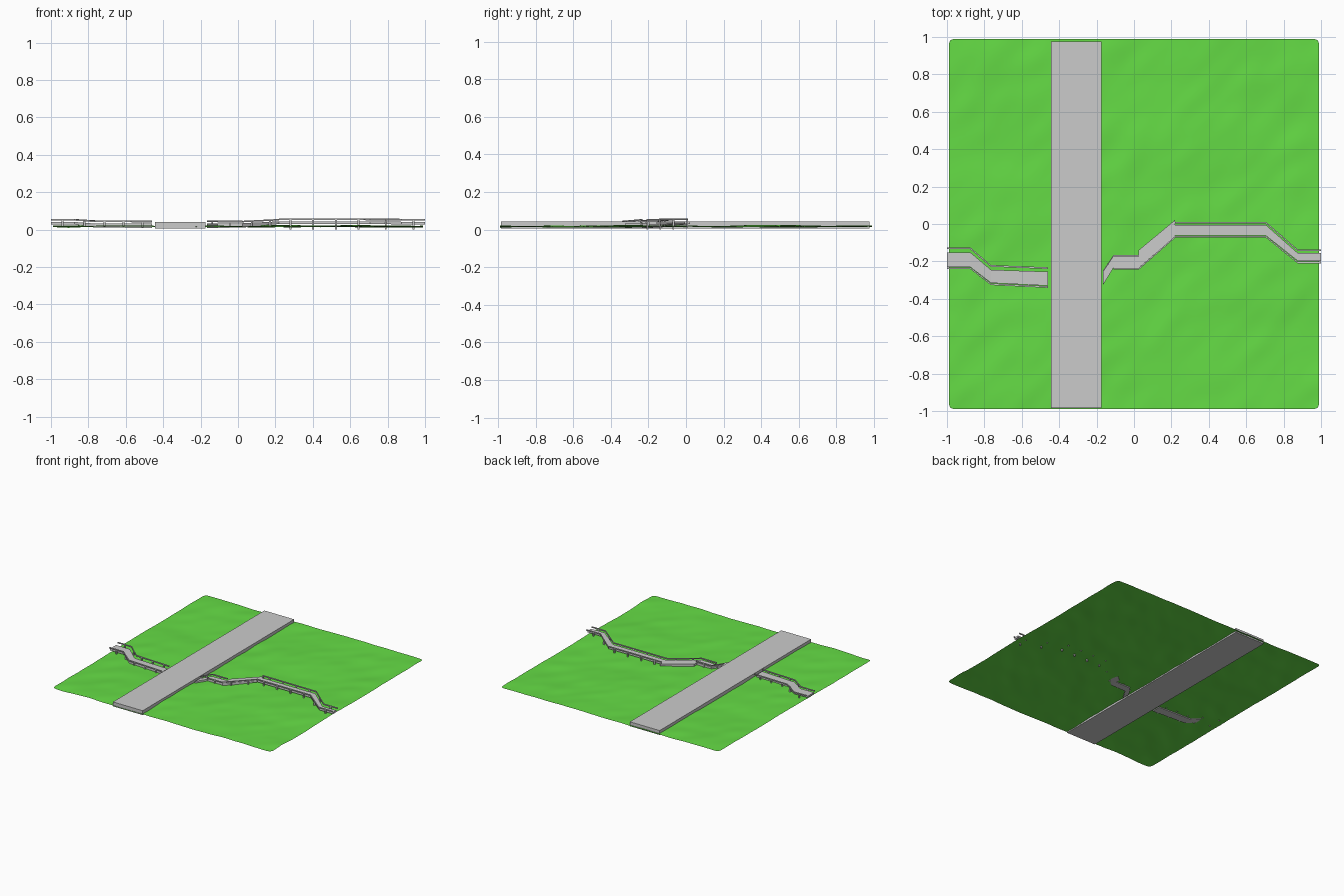
import bpy, bmesh
from mathutils import noise, Vector

if "Cube" in bpy.data.objects:
    bpy.data.objects.remove(bpy.data.objects["Cube"])


def finish(bm, name, mat=None, smooth=False):
    me = bpy.data.meshes.new(name)
    bm.to_mesh(me)
    bm.free()
    ob = bpy.data.objects.new(name, me)
    bpy.context.collection.objects.link(ob)
    if mat:
        me.materials.append(mat)
    for p in me.polygons:
        p.use_smooth = smooth
    return ob


def add_box(bm, lo, hi):
    vs = bmesh.ops.create_cube(bm, size=1)["verts"]
    for v in vs:
        v.co = Vector([(l + h) / 2 + c * (h - l) for l, h, c in zip(lo, hi, v.co)])


def add_ribbon(bm, stations):
    """Closed solid swept along x; stations are (x, y_low, y_high, z_low, z_high)."""
    rings = [[bm.verts.new((x, y, z)) for y, z in ((a, c), (b, c), (b, d), (a, d))]
             for x, a, b, c, d in stations]
    for r, s in zip(rings, rings[1:]):
        for i in range(4):
            j = (i + 1) % 4
            bm.faces.new((r[i], r[j], s[j], s[i]))
    bm.faces.new(rings[0][::-1])
    bm.faces.new(rings[-1])
    bmesh.ops.recalc_face_normals(bm, faces=bm.faces[:])


def ground_z(x, y):
    # broad swells plus smaller diagonal ripples
    a = noise.noise(Vector((x * 2.3 + 4, y * 2.3 + 1, 0.3)))
    b = noise.noise(Vector(((x + y) * 3.2, (y - x) * 6.5, 2.7)))
    return max(0.006, min(0.029, 0.0175 + 0.008 * a + 0.006 * b))


# Grass sheet with slightly rounded corners
green = bpy.data.materials.new("grass_green")
green.diffuse_color = (0.13, 0.72, 0.06, 1)
green.use_nodes = True
green.node_tree.nodes["Principled BSDF"].inputs["Base Color"].default_value = green.diffuse_color
bm = bmesh.new()
bmesh.ops.create_grid(bm, x_segments=72, y_segments=72, size=0.99)
for v in bm.verts:
    if abs(v.co.x) > 0.985 and abs(v.co.y) > 0.985:
        v.co *= 0.992
    v.co.z = ground_z(v.co.x, v.co.y)
finish(bm, "grass_ground", green, True)

# Wide straight road slab
bm = bmesh.new()
add_box(bm, (-0.445, -0.985, 0.006), (-0.175, 0.977, 0.042))
finish(bm, "main_road", None)

# Footpath decks: x, lower edge, upper edge, bottom, top
decks = {
    "left_path": [(-1, -0.23, -0.152, 0.028, 0.042), (-0.875, -0.23, -0.152, 0.027, 0.041),
                  (-0.765, -0.315, -0.245, 0.011, 0.032), (-0.46, -0.33, -0.255, 0.009, 0.032)],
    "middle_path": [(-0.165, -0.325, -0.255, 0.009, 0.032), (-0.11, -0.235, -0.175, 0.009, 0.032),
                    (0.025, -0.235, -0.175, 0.011, 0.034)],
    "slope_path": [(0.025, -0.235, -0.14, 0.011, 0.034), (0.22, -0.065, 0.022, 0.03, 0.044)],
    "right_path": [(0.22, -0.062, -0.005, 0.03, 0.044), (0.705, -0.062, -0.005, 0.03, 0.044),
                   (0.875, -0.197, -0.155, 0.028, 0.042), (1, -0.197, -0.155, 0.028, 0.042)],
}
for name, stations in decks.items():
    bm = bmesh.new()
    add_ribbon(bm, stations)
    finish(bm, name)

# Railings: x, centre y, top z
rails = {
    "left_upper_rail": [(-1, -0.13, 0.058), (-0.875, -0.13, 0.057), (-0.765, -0.224, 0.05), (-0.46, -0.236, 0.048)],
    "left_lower_rail": [(-1, -0.236, 0.056), (-0.875, -0.236, 0.056), (-0.765, -0.322, 0.048), (-0.46, -0.337, 0.047)],
    "middle_upper_rail": [(-0.165, -0.252, 0.05), (-0.11, -0.171, 0.05), (0.025, -0.171, 0.05)],
    "middle_lower_rail": [(-0.11, -0.24, 0.046), (0.025, -0.24, 0.047), (0.22, -0.069, 0.057)],
    "right_upper_rail": [(0.22, 0.007, 0.06), (0.705, 0.007, 0.059), (0.875, -0.14, 0.058), (1, -0.14, 0.058)],
    "right_lower_rail": [(0.22, -0.068, 0.059), (0.705, -0.068, 0.058), (0.875, -0.206, 0.057), (1, -0.206, 0.057)],
}
for name, pts in rails.items():
    bm = bmesh.new()
    add_ribbon(bm, [(x, y - 0.0045, y + 0.0045, z - 0.008, z) for x, y, z in pts])
    finish(bm, name)

    # Short posts under each rail
    bm = bmesh.new()
    for p, q in zip(pts, pts[1:]):
        n = max(1, round((q[0] - p[0]) / 0.12))
        for i in range(n):
            x, y, z = Vector(p).lerp(Vector(q), (i + 0.5) / n)
            foot = max(0.0, ground_z(x, y) - 0.004)
            if name == "right_lower_rail":
                foot = 0.0
            add_box(bm, (x - 0.005, y - 0.004, foot), (x + 0.005, y + 0.004, z - 0.006))
    finish(bm, name.replace("rail", "posts"))
